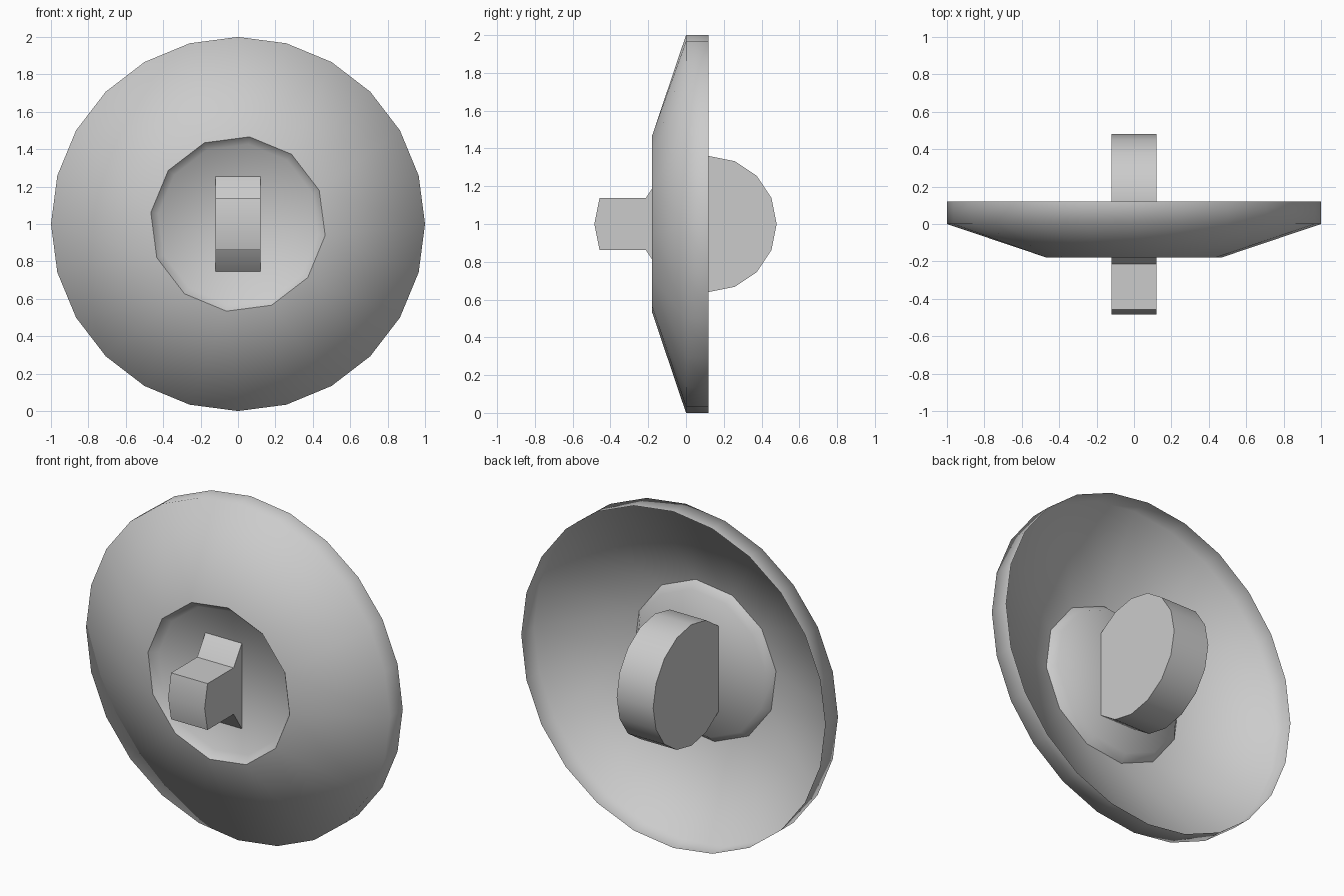
import bpy
import bmesh
from math import cos, sin, radians

old = bpy.data.objects.get("Cube")
if old:
    bpy.data.objects.remove(old, do_unlink=True)

grey = bpy.data.materials.new("plain_grey")
grey.use_nodes = True
tone = (0.6, 0.6, 0.6, 1)
grey.diffuse_color = tone
grey.node_tree.nodes["Principled BSDF"].inputs["Base Color"].default_value = tone


def finish(bm, name):
    mesh = bpy.data.meshes.new(name)
    bm.to_mesh(mesh)
    bm.free()
    mesh.materials.append(grey)
    obj = bpy.data.objects.new(name, mesh)
    bpy.context.collection.objects.link(obj)
    return obj


def ring(bm, radius, y, count, offset=0):
    """Circle of vertices around the y axis, centred at z = 1."""
    step = 360 / count
    angles = [radians(offset + step * i) for i in range(count)]
    return [bm.verts.new((radius * cos(a), y, 1 + radius * sin(a))) for a in angles]


def bridge(bm, a, b):
    n = len(a)
    for i in range(n):
        j = (i + 1) % n
        bm.faces.new((a[i], a[j], b[j], b[i]))


# Thin round shell: rim band, sloping front, shallow recessed dish
bm = bmesh.new()
rim_back = ring(bm, 1.0, 0.12, 24)
rim_front = ring(bm, 1.0, 0.0, 24)
lip = ring(bm, 0.47, -0.18, 12, -7.5)
dish = ring(bm, 0.43, -0.135, 12, -7.5)
centre = bm.verts.new((0, -0.135, 1))

bridge(bm, rim_back, rim_front)
for i in range(12):
    j = (i + 1) % 12
    o = 2 * i
    bm.faces.new((rim_front[o - 1], rim_front[o], lip[i]))
    bm.faces.new((rim_front[o], rim_front[o + 1], lip[j], lip[i]))
bridge(bm, lip, dish)
for i in range(12):
    bm.faces.new((dish[i], dish[(i + 1) % 12], centre))

for face in bm.faces:
    face.smooth = True
for i in range(12):
    bm.edges.get((lip[i], lip[(i + 1) % 12])).smooth = False
finish(bm, "round_shell")

# Rocker wheel with a forward lever, extruded across x
radius, hub_y, reach = 0.36, 0.12, 0.245
profile = []
for k in range(-7, 8):
    a = radians(22.5 * k)
    profile.append((hub_y + radius * cos(a), 1 + radius * sin(a)))
for k in (7, 8, 9):
    a = radians(22.5 * k)
    profile.append((hub_y - reach + radius * cos(a), 1 + radius * sin(a)))

bm = bmesh.new()
left = [bm.verts.new((0.12, y, z)) for y, z in profile]
right = [bm.verts.new((-0.12, y, z)) for y, z in profile]
bridge(bm, left, right)
bm.faces.new(left)
bm.faces.new(right[::-1])
bmesh.ops.recalc_face_normals(bm, faces=bm.faces[:])
rocker = finish(bm, "rocker_lever")

bpy.ops.object.select_all(action='DESELECT')
rocker.select_set(True)
bpy.context.view_layer.objects.active = rocker
bpy.ops.object.shade_smooth_by_angle(angle=radians(30))
